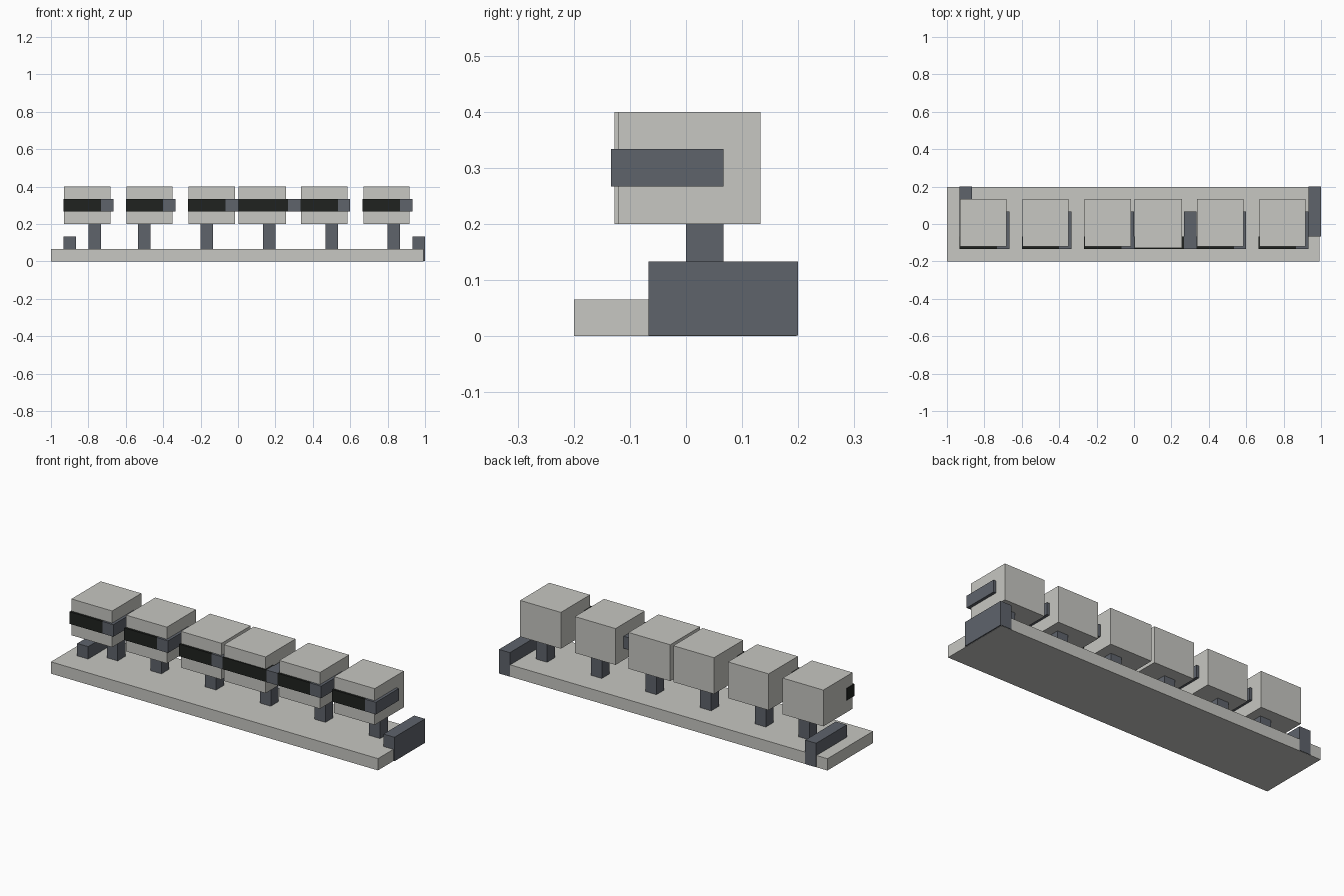
import bpy
import bmesh
from mathutils import Vector

if "Cube" in bpy.data.objects:
    bpy.data.objects.remove(bpy.data.objects["Cube"])

V = 1 / 15  # the model sits on a grid of fifteenths


def material(name, rgb):
    m = bpy.data.materials.new(name)
    m.diffuse_color = (*rgb, 1)
    m.use_nodes = True
    m.node_tree.nodes["Principled BSDF"].inputs["Base Color"].default_value = m.diffuse_color
    return m


PALE = material("pale grey", (0.571, 0.571, 0.539))
SLATE = material("slate grey", (0.112, 0.125, 0.148))
BLACK = material("near black", (0.014, 0.016, 0.014))


def box(name, lo, hi, mat):
    lo, hi = Vector(lo), Vector(hi)
    bm = bmesh.new()
    bmesh.ops.create_cube(bm, size=1)
    for v in bm.verts:
        v.co = (lo + hi) / 2 + v.co * (hi - lo)
    mesh = bpy.data.meshes.new(name)
    bm.to_mesh(mesh)
    bm.free()
    mesh.materials.append(mat)
    obj = bpy.data.objects.new(name, mesh)
    bpy.context.collection.objects.link(obj)
    return obj


# Base plank
box("base", (-1, -0.2, 0), (0.993, 0.197, 0.065), PALE)

# End blocks set into the plank
for name, x in (("left_block", -14 * V), ("right_block", 14 * V)):
    box(name, (x, -V, 0.001), (x + V, 3 * V, 2 * V), SLATE)

# Six heads: (left edge, stem left edge, visor length) in grid steps
HEADS = ((-14, -12, 3), (-9, -8, 3), (-4, -3, 3), (0, 2, 4), (5, 7, 3), (10, 12, 3))
for i, (x, stem, visor) in enumerate(HEADS, 1):
    x0, end = x * V, (x + visor) * V
    wide = visor == 4
    # Stem under the head
    box(f"stem_{i}", (stem * V, 0, 0.06), ((stem + 1) * V, V, 0.205), SLATE)
    # Head block
    box(f"head_{i}", (x0 + 0.003, -0.127 if wide else -0.121, 0.2),
        (x0 + (0.257 if wide else 0.251), 0.133, 0.4), PALE)
    # Dark visor across the front and side arm at its end
    box(f"visor_{i}", (x0, -2 * V, 4 * V), (end, -V, 5 * V), BLACK)
    box(f"side_arm_{i}", (end, -2 * V, 4 * V), (end + V, V, 5 * V), SLATE)
